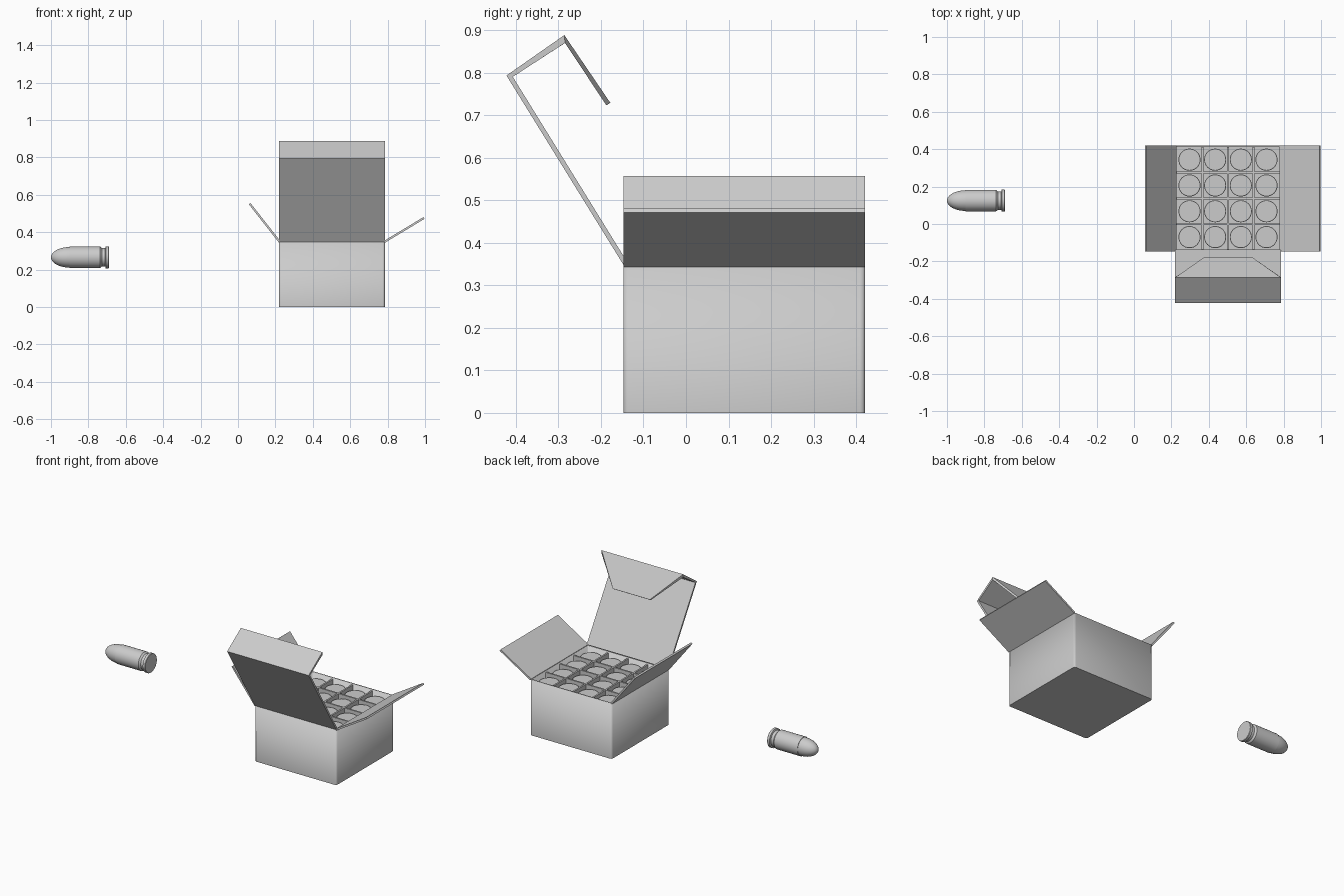
import bpy, bmesh, math
from mathutils import Matrix

if "Cube" in bpy.data.objects:
    bpy.data.objects.remove(bpy.data.objects["Cube"])

X0, X1, Y0, Y1, H = 0.22, 0.785, -0.147, 0.421, 0.348
T = 0.008


def make(name, bm, smooth=True):
    me = bpy.data.meshes.new(name)
    bm.to_mesh(me)
    bm.free()
    ob = bpy.data.objects.new(name, me)
    bpy.context.collection.objects.link(ob)
    if smooth:
        bpy.context.view_layer.objects.active = ob
        ob.select_set(True)
        bpy.ops.object.shade_smooth_by_angle(angle=math.radians(35))
        ob.select_set(False)
    return ob


def block(bm, x0, x1, y0, y1, z0, z1):
    m = Matrix.Translation(((x0+x1)/2, (y0+y1)/2, (z0+z1)/2)) @ \
        Matrix.Diagonal((x1-x0, y1-y0, z1-z0, 1))
    return bmesh.ops.create_cube(bm, size=1, matrix=m)


# strip of card folded along rows of (left, right) points
def card(name, rows, offset=-1, thick=0.011):
    bm = bmesh.new()
    vs = [[bm.verts.new(p) for p in row] for row in rows]
    for a, b in zip(vs, vs[1:]):
        bm.faces.new((a[0], a[1], b[1], b[0]))
    ob = make(name, bm, False)
    mod = ob.modifiers.new("thickness", 'SOLIDIFY')
    mod.thickness, mod.offset = thick, offset
    mod.use_even_offset = True
    return ob


# open carton with softened upright corners
bm = bmesh.new()
block(bm, X0, X1, Y0, Y1, 0, H)
up = [e for e in bm.edges if abs(e.verts[0].co.z - e.verts[1].co.z) > 0.1]
bmesh.ops.bevel(bm, geom=up, offset=0.012, segments=3, profile=0.5, affect='EDGES')
top = [f for f in bm.faces if f.normal.z > 0.9]
bmesh.ops.delete(bm, geom=top, context='FACES_ONLY')
carton = make("carton", bm)
mod = carton.modifiers.new("thickness", 'SOLIDIFY')
mod.thickness, mod.offset = T, -1

# folded lid with tapered tuck flap
card("lid", [((X0, y, z), (X1, y, z)) for y, z in
             ((Y0, H), (-0.422, 0.793), (-0.286, 0.888))] +
     [((0.375, -0.178, 0.729), (0.632, -0.178, 0.729))])

# side flaps
for name, xa, xb, zb in (("left_flap", X0+0.003, 0.062, 0.553),
                         ("right_flap", X1-0.003, 0.994, 0.476)):
    card(name, [((xa, Y0, H), (xa, Y1, H)), ((xb, Y0, zb), (xb, Y1, zb))], 0)

# divider grid
bm = bmesh.new()
px, py = (X1-X0-2*T)/4, (Y1-Y0-2*T)/4
for i in range(1, 4):
    x, y = X0+T+px*i, Y0+T+py*i
    block(bm, x-0.005, x+0.005, Y0+T, Y1-T, T, H-0.007)
    block(bm, X0+T, X1-T, y-0.005, y+0.005, T, H-0.007)
make("dividers", bm, False)

# round profile: (distance from tip, radius)
R = 0.058
profile = [(0.1*(1-math.cos(a)), 0.055*math.sin(a))
           for a in (math.pi/2*i/10 for i in range(11))]
profile += [(0.1, R), (0.262, R), (0.272, 0.049), (0.290, 0.049),
            (0.293, R+0.001), (0.308, R+0.001), (0.310, R-0.001), (0.310, 0)]
bm = bmesh.new()
vs = [bm.verts.new((r, 0, d)) for d, r in profile]
es = [bm.edges.new(p) for p in zip(vs, vs[1:])]
bmesh.ops.spin(bm, geom=vs+es, cent=(0, 0, 0), axis=(0, 0, 1),
               angle=2*math.pi, steps=32)
bmesh.ops.remove_doubles(bm, verts=bm.verts, dist=0.0005)
bmesh.ops.recalc_face_normals(bm, faces=bm.faces)
loose = make("loose_round", bm)
loose.location = (-1, 0.125, 0.266)
loose.rotation_euler = (0, math.pi/2, 0)

# packed rounds, base upward
for i in range(4):
    for j in range(4):
        ob = bpy.data.objects.new(f"packed_round_{i}_{j}", loose.data)
        for m in loose.modifiers:
            n = ob.modifiers.new(m.name, m.type)
        ob.location = (X0+T+px*(i+0.5), Y0+T+py*(j+0.5), T+0.006)
        bpy.context.collection.objects.link(ob)
